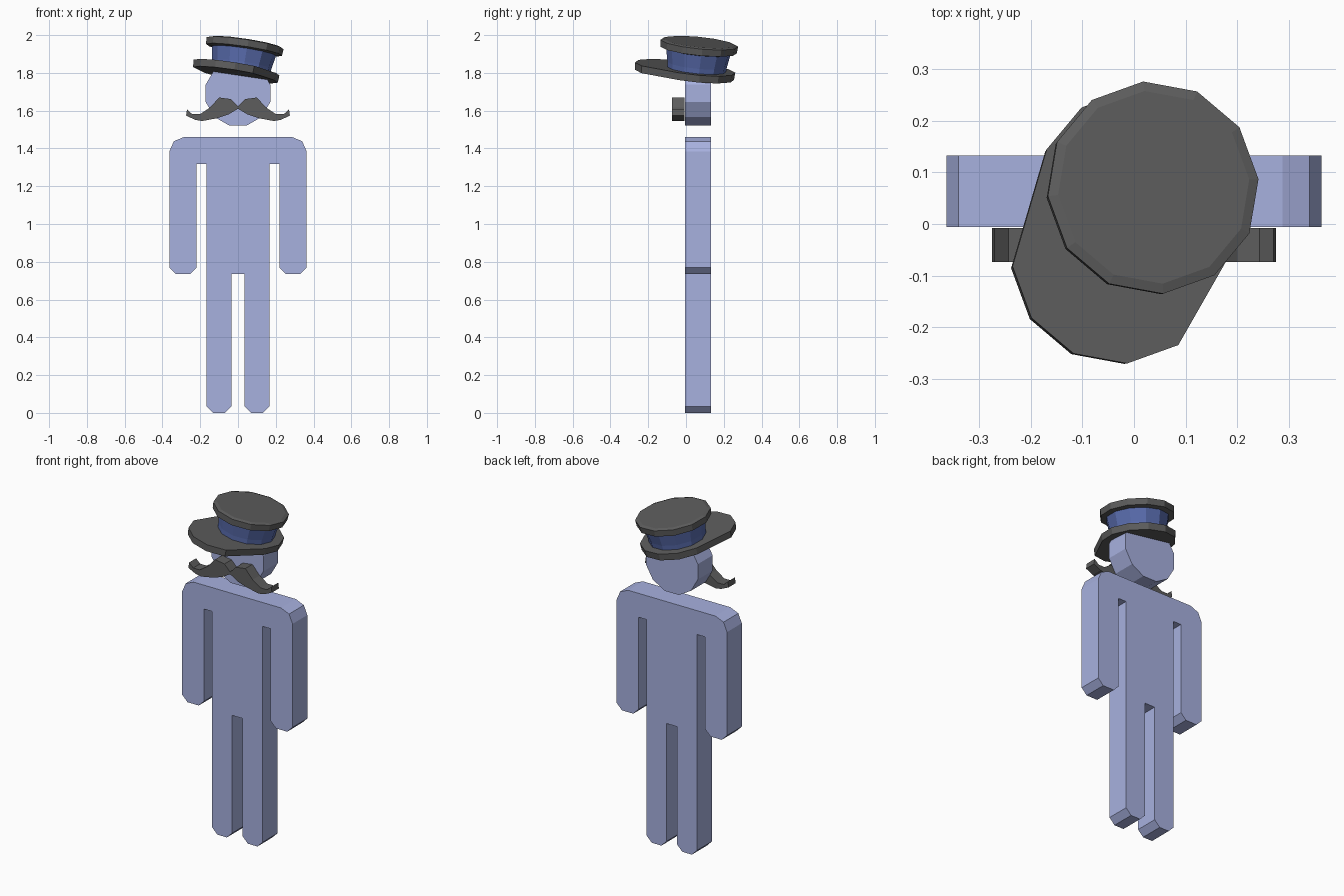
import bpy, bmesh, math
from mathutils import Vector, Matrix

if "Cube" in bpy.data.objects:
    bpy.data.objects.remove(bpy.data.objects["Cube"])


def material(name, color):
    m = bpy.data.materials.new(name)
    m.diffuse_color = (*color, 1)
    m.use_nodes = True
    m.node_tree.nodes["Principled BSDF"].inputs["Base Color"].default_value = m.diffuse_color
    return m


PALE = material("pale_blue", (0.39, 0.44, 0.74))
BLUE = material("band_blue", (0.10, 0.15, 0.42))
DARK = material("dark_grey", (0.11, 0.11, 0.11))


def finish(name, bm, mat):
    bmesh.ops.recalc_face_normals(bm, faces=bm.faces[:])
    mesh = bpy.data.meshes.new(name)
    bm.to_mesh(mesh)
    bm.free()
    mesh.materials.append(mat)
    ob = bpy.data.objects.new(name, mesh)
    bpy.context.collection.objects.link(ob)
    return ob


def slab(name, half, y0, y1, mat):
    """Mirror a right-half outline (x, z) and extrude it from y0 to y1."""
    outline = half + [(-x, z) for x, z in reversed(half) if x > 0]
    bm = bmesh.new()
    face = bm.faces.new([bm.verts.new((x, y0, z)) for x, z in outline])
    ext = bmesh.ops.extrude_face_region(bm, geom=[face])
    verts = [v for v in ext["geom"] if isinstance(v, bmesh.types.BMVert)]
    bmesh.ops.translate(bm, verts=verts, vec=(0, y1 - y0, 0))
    return finish(name, bm, mat)


# Flat body with arms and legs
slab("body", [
    (0, 1.46), (0.287, 1.46), (0.34, 1.438), (0.363, 1.385), (0.363, 0.77),
    (0.328, 0.735), (0.254, 0.735), (0.219, 0.77), (0.219, 1.318),
    (0.167, 1.318), (0.167, 0.035), (0.132, 0), (0.069, 0), (0.034, 0.035),
    (0.034, 0.735), (0, 0.735)], -0.006, 0.133, PALE)

# Twelve-sided head disc
head = [(0.177 * math.sin(math.radians(a)), 1.692 + 0.177 * math.cos(math.radians(a)))
        for a in range(15, 180, 30)]
slab("head", head, -0.006, 0.133, PALE)

# Moustache; the two halves meet at a thin centre. Each half is convex-ish strip
slab("moustache", [
    (0, 1.622), (0.037, 1.661), (0.10, 1.67), (0.148, 1.617), (0.20, 1.582),
    (0.243, 1.582), (0.27, 1.607), (0.275, 1.574), (0.228, 1.552),
    (0.19, 1.545), (0.11, 1.56), (0.05, 1.58), (0, 1.610)], -0.074, -0.008, DARK)

# Hat pieces share one tilted axis, origin at the centre of the cap top
AXIS = Vector((0.15, 0.10, 1))
TILT = (Matrix.Translation((0.038, 0.071, 1.963))
        @ Vector((0, 0, 1)).rotation_difference(AXIS).to_matrix().to_4x4())


def hat_part(name, rings, mat, visor=None):
    """Stack of twelve-sided rings (radius, height), optionally stretched forward."""
    bm = bmesh.new()
    loops = []
    for r, z in rings:
        loop = []
        for k in range(12):
            a = math.radians(5 + 30 * k)
            p = Vector((r * math.cos(a), r * math.sin(a), z))
            if visor and 6 <= k <= 10:
                p += visor
            loop.append(bm.verts.new(p))
        loops.append(loop)
    for lo, hi in zip(loops, loops[1:]):
        for k in range(12):
            n = (k + 1) % 12
            bm.faces.new((lo[k], lo[n], hi[n], hi[k]))
    bm.faces.new(loops[0])
    bm.faces.new(loops[-1])
    bmesh.ops.transform(bm, matrix=TILT, verts=bm.verts[:])
    return finish(name, bm, mat)


hat_part("hat_top", [(0.172, -0.048), (0.204, -0.042), (0.207, -0.006), (0.188, 0.0)], DARK)
hat_part("hat_band", [(0.156, -0.155), (0.159, -0.12), (0.173, -0.044)], BLUE)
hat_part("hat_brim", [(0.203, -0.186), (0.206, -0.147)], DARK, Vector((-0.05, -0.123, 0)))
